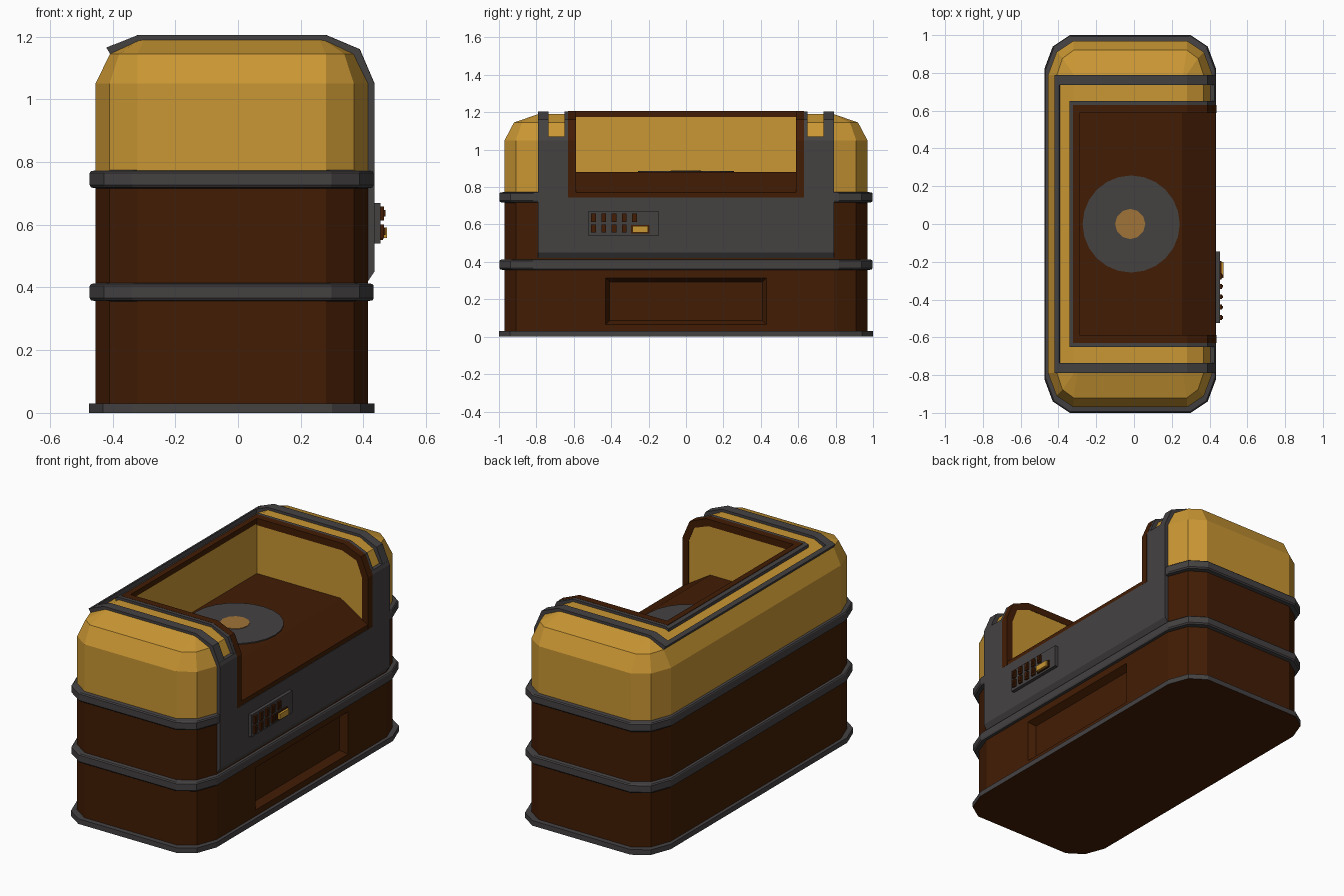
import bpy, bmesh, math

if "Cube" in bpy.data.objects:
    bpy.data.objects.remove(bpy.data.objects["Cube"])


def material(name, rgb):
    m = bpy.data.materials.new(name)
    m.diffuse_color = (*rgb, 1)
    m.use_nodes = True
    m.node_tree.nodes["Principled BSDF"].inputs["Base Color"].default_value = m.diffuse_color
    return m


BROWN = material("dark brown", (0.054, 0.0115, 0.0012))
GREY = material("charcoal grey", (0.058, 0.053, 0.053))
GOLD = material("gold", (0.59, 0.31, 0.034))
DULL = material("dull gold", (0.35, 0.175, 0.04))
CX = -0.02  # middle of the cabinet, the controls stick out on +x


def finish(name, bm, mat):
    bmesh.ops.recalc_face_normals(bm, faces=bm.faces)
    me = bpy.data.meshes.new(name)
    bm.to_mesh(me)
    bm.free()
    me.materials.append(mat)
    ob = bpy.data.objects.new(name, me)
    bpy.context.collection.objects.link(ob)
    return ob


def bridge(name, rings, mat):
    """Closed solid from equal-length rings of points."""
    bm = bmesh.new()
    vs = [[bm.verts.new(p) for p in r] for r in rings]
    n = len(vs[0])
    for a, b in zip(vs, vs[1:]):
        for i in range(n):
            j = (i + 1) % n
            bm.faces.new((a[i], a[j], b[j], b[i]))
    bm.faces.new(vs[0])
    bm.faces.new(vs[-1])
    return finish(name, bm, mat)


def outline(ix, iy, z):
    """Cabinet plan with two-step corners, inset by ix, iy."""
    a, b = 0.435 - ix, 0.97 - iy
    cx, cy = max(0.135 - max(ix, 0), 0.02), max(0.18 - max(iy, 0), 0.02)
    q = [(a, b - cy), (a - cx / 3, b - cy / 3), (a - cx, b)]
    pts = q + [(-x, y) for x, y in reversed(q)]
    pts += [(-x, -y) for x, y in pts]
    return [(x + CX, y, z) for x, y in pts]


def stack(name, levels, mat):
    return bridge(name, [outline(*l) for l in levels], mat)


def extrude_y(name, prof, y0, y1, mat):
    return bridge(name, [[(x, y, z) for x, z in prof] for y in (y0, y1)], mat)


def box(name, x0, x1, y0, y1, z0, z1, mat):
    return extrude_y(name, [(x0, z0), (x1, z0), (x1, z1), (x0, z1)], y0, y1, mat)


def cut(ob, cutter):
    mod = ob.modifiers.new("cut", 'BOOLEAN')
    mod.operation = 'DIFFERENCE'
    mod.solver = 'EXACT'
    mod.object = cutter
    bpy.context.view_layer.objects.active = ob
    bpy.ops.object.modifier_apply(modifier=mod.name)


def disc(name, r, x, z0, z1, n, mat):
    ring = [(x + r * math.cos(2 * math.pi * i / n), r * math.sin(2 * math.pi * i / n)) for i in range(n)]
    return bridge(name, [[(px, py, z) for px, py in ring] for z in (z0, z1)], mat)


# Cabinet: brown lower body, gold domed top
body = stack("lower_body", [(0, 0, 0.01), (0, 0, 0.745)], BROWN)
dome = stack("domed_top", [(0, 0, 0.745), (0, 0, 1.05), (0.047, 0.05, 1.145), (0.135, 0.18, 1.19)], GOLD)

# Base plinth with brown underside, and two chamfered bands
plinth = stack("base_plinth", [(-0.02, -0.03, 0), (-0.02, -0.03, 0.03)], GREY)
plinth.data.materials.append(BROWN)
for f in plinth.data.polygons:
    if f.normal.z < -0.5:
        f.material_index = 1
bands = []
for name, z in (("lower_band", 0.355), ("upper_band", 0.715)):
    bands.append(stack(name, [(0.01, 0.01, z), (-0.014, -0.022, z + 0.004), (-0.018, -0.028, z + 0.012),
                              (-0.018, -0.028, z + 0.05), (-0.014, -0.022, z + 0.056), (0.01, 0.01, z + 0.06)], GREY))

# Open well in the top and front
well = box("well_cutter", -0.29, 0.6, -0.59, 0.59, 0.745, 1.4, GOLD)
well.hide_render = True
cut(dome, well)
cut(bands[1], well)
bpy.data.objects.remove(well)


# Recess in the lower front, with sloped sides
def recess_ring(x, m):
    return [(x, y, z) for y, z in ((-0.43 + m, 0.065 + m), (0.43 - m, 0.065 + m),
                                   (0.43 - m, 0.315 - m), (-0.43 + m, 0.315 - m))]


rc = bridge("recess_cutter", [recess_ring(0.455, -0.025), recess_ring(0.415, 0), recess_ring(0.375, 0.022)], BROWN)
rc.hide_render = True
cut(body, rc)
bpy.data.objects.remove(rc)

# Well floor with sloped front edge, and its round inlay
extrude_y("well_floor", [(-0.295, 0.745), (0.432, 0.745), (0.432, 0.77), (0.255, 0.88), (-0.295, 0.88)],
          -0.6, 0.6, BROWN)
disc("floor_disc", 0.257, CX + 0.005, 0.878, 0.886, 24, GREY)
disc("disc_centre", 0.08, CX, 0.884, 0.889, 12, DULL)


# Grey front panel: apron, posts and ribs over the top
extrude_y("front_apron", [(0.39, 0.42), (0.415, 0.42), (0.435, 0.45), (0.435, 0.745), (0.39, 0.745)],
          -0.79, 0.79, GREY)


def arch(front_z, back_x, t=0.0):
    """Rib profile climbing the front and running back across the top."""
    back = [(-0.42, 1.165), (-0.405, 1.14)] if back_x < -0.4 else []
    return [(0.435 + t, front_z), (0.435 + t, 1.05), (0.388 + t, 1.16), (0.28, 1.205 + t),
            (-0.32, 1.205 + t)] + back + [(-0.32, 1.165), (0.265, 1.165), (0.36, 1.13), (0.395, 1.04),
                                          (0.395, front_z)]


for s, side in ((-1, "left"), (1, "right")):
    extrude_y(side + "_post", [(0.39, 0.74), (0.435, 0.74), (0.435, 1.05), (0.427, 1.07), (0.38, 1.07)],
              s * 0.63, s * 0.79, GREY)
    extrude_y(side + "_outer_rib", arch(1.0, -0.42), s * 0.735, s * 0.79, GREY)
    extrude_y(side + "_inner_rib", arch(1.0, -0.32), s * 0.628, s * 0.65, GREY)
    extrude_y(side + "_well_trim", arch(0.745, -0.32, 0.001), s * 0.588, s * 0.63, BROWN)

# Ribs and trim along the back
extrude_y("back_outer_rib", [(-0.42, 1.165), (-0.397, 1.175), (-0.39, 1.14), (-0.405, 1.14)], -0.79, 0.79, GREY)
extrude_y("back_inner_rib", [(-0.342, 1.15), (-0.342, 1.196), (-0.318, 1.205), (-0.318, 1.15)], -0.65, 0.65, GREY)
box("back_well_trim", -0.322, -0.288, -0.63, 0.63, 1.175, 1.206, BROWN)

# Control plate with two rows of keys and one wide key
box("control_plate", 0.43, 0.455, -0.525, -0.145, 0.54, 0.67, GREY)
for row, (z, count) in enumerate(((0.614, 5), (0.556, 4))):
    for i in range(count):
        y = -0.495 + 0.055 * i
        box(f"key_{row}_{i}", 0.45, 0.466, y - 0.013, y + 0.013, z, z + 0.045, BROWN)
        box(f"key_cap_{row}_{i}", 0.46, 0.470, y - 0.007, y + 0.007, z + 0.012, z + 0.033, BROWN)
box("wide_key_mount", 0.45, 0.462, -0.295, -0.195, 0.552, 0.597, BROWN)
box("wide_key", 0.455, 0.475, -0.287, -0.202, 0.558, 0.591, GOLD)
